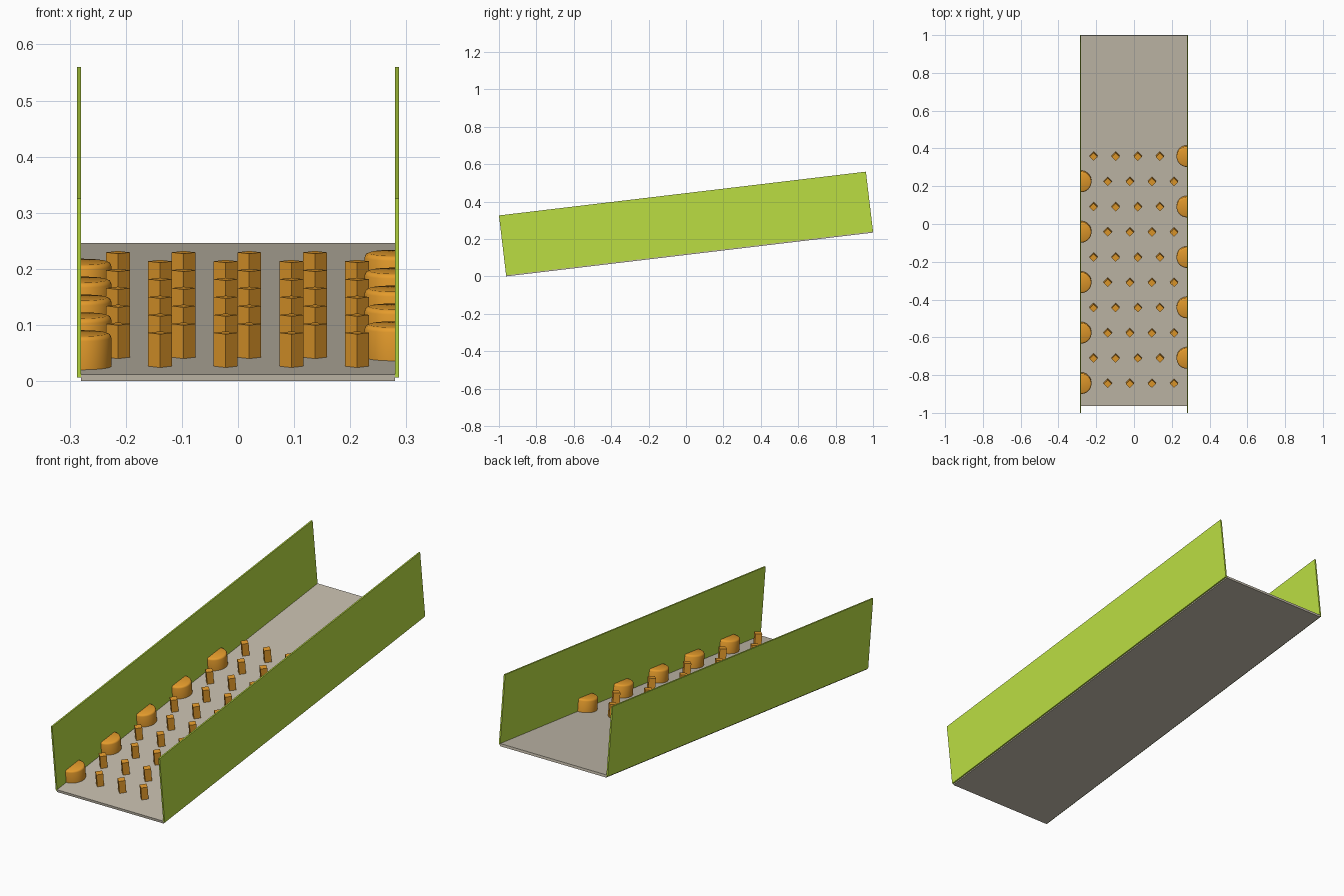
import bpy, bmesh, math
from mathutils import Matrix, Vector

if "Cube" in bpy.data.objects:
    bpy.data.objects.remove(bpy.data.objects["Cube"])

ANGLE = math.radians(6.8)
LENGTH, WALL_H, HALF_W = 1.9757, 0.322, 0.28
# ramp frame: y runs up the slope, z is normal to the floor
RAMP = Matrix.Translation((0, -1 + WALL_H * math.sin(ANGLE), 0.006)) @ Matrix.Rotation(ANGLE, 4, 'X')


def material(name, rgb):
    m = bpy.data.materials.new(name)
    m.diffuse_color = (*rgb, 1)
    m.use_nodes = True
    m.node_tree.nodes["Principled BSDF"].inputs["Base Color"].default_value = m.diffuse_color
    return m


LIME = material("lime", (0.50, 0.73, 0.055))
ORANGE = material("orange", (0.78, 0.33, 0.025))
STONE = material("stone", (0.55, 0.50, 0.41))


def finish(name, bm, mat, smooth=False):
    bmesh.ops.recalc_face_normals(bm, faces=bm.faces[:])
    bm.transform(RAMP)
    me = bpy.data.meshes.new(name)
    bm.to_mesh(me)
    bm.free()
    me.materials.append(mat)
    ob = bpy.data.objects.new(name, me)
    bpy.context.collection.objects.link(ob)
    if smooth:
        bpy.ops.object.select_all(action='DESELECT')
        ob.select_set(True)
        bpy.context.view_layer.objects.active = ob
        bpy.ops.object.shade_smooth_by_angle(angle=math.radians(50))
    return ob


def box(name, lo, hi, mat):
    lo, hi = Vector(lo), Vector(hi)
    bm = bmesh.new()
    bmesh.ops.create_cube(bm, size=1, matrix=Matrix.Translation((lo + hi) / 2)
                          @ Matrix.Diagonal((*(hi - lo), 1)))
    return finish(name, bm, mat)


def peg(name, x, y, r=0.0213, bottom=0.006, top=0.066):
    # square post with its corners facing along x and y
    bm = bmesh.new()
    corners = [(x + r, y), (x, y + r), (x - r, y), (x, y - r)]
    low = [bm.verts.new((*c, bottom)) for c in corners]
    high = [bm.verts.new((*c, top)) for c in corners]
    bm.faces.new(low)
    bm.faces.new(high)
    for i in range(4):
        j = (i + 1) % 4
        bm.faces.new((low[i], low[j], high[j], high[i]))
    return finish(name, bm, ORANGE)


def bumper(name, side, y, r=0.0545, top=0.065, b=0.008, n=24):
    # half cylinder against the wall with a rounded top edge
    bm = bmesh.new()
    profile = [(r, 0.006), (r, top - b), (r - 0.3 * b, top - 0.3 * b), (r - b, top)]
    angles = [math.pi * (i / n - 0.5) for i in range(n + 1)]
    rings = []
    for rad, z in profile:
        rings.append([bm.verts.new((side * (HALF_W - rad * math.cos(a)), y + rad * math.sin(a), z))
                      for a in angles])
    for low, high in zip(rings, rings[1:]):
        for i in range(n):
            bm.faces.new((low[i], low[i + 1], high[i + 1], high[i]))
    bm.faces.new(rings[0])
    bm.faces.new(rings[-1])
    bm.faces.new([q[0] for q in rings] + [q[-1] for q in reversed(rings)])
    return finish(name, bm, ORANGE, True)


# floor and side walls
box("ramp_floor", (-HALF_W, 0, -0.006), (HALF_W, LENGTH, 0.006), STONE)
box("left_wall", (-HALF_W - 0.007, 0, 0), (-HALF_W, LENGTH, WALL_H), LIME)
box("right_wall", (HALF_W, 0, 0), (HALF_W + 0.007, LENGTH, WALL_H), LIME)

# staggered rows of pegs, each with a bumper on alternating walls
for row in range(10):
    y = 0.1238 + row * 0.1345
    right = row % 2
    bumper(f"bumper_{row}", 1 if right else -1, y)
    start = -0.214 if right else -0.139
    for k in range(4):
        peg(f"peg_{row}_{k}", start + k * 0.117, y)
